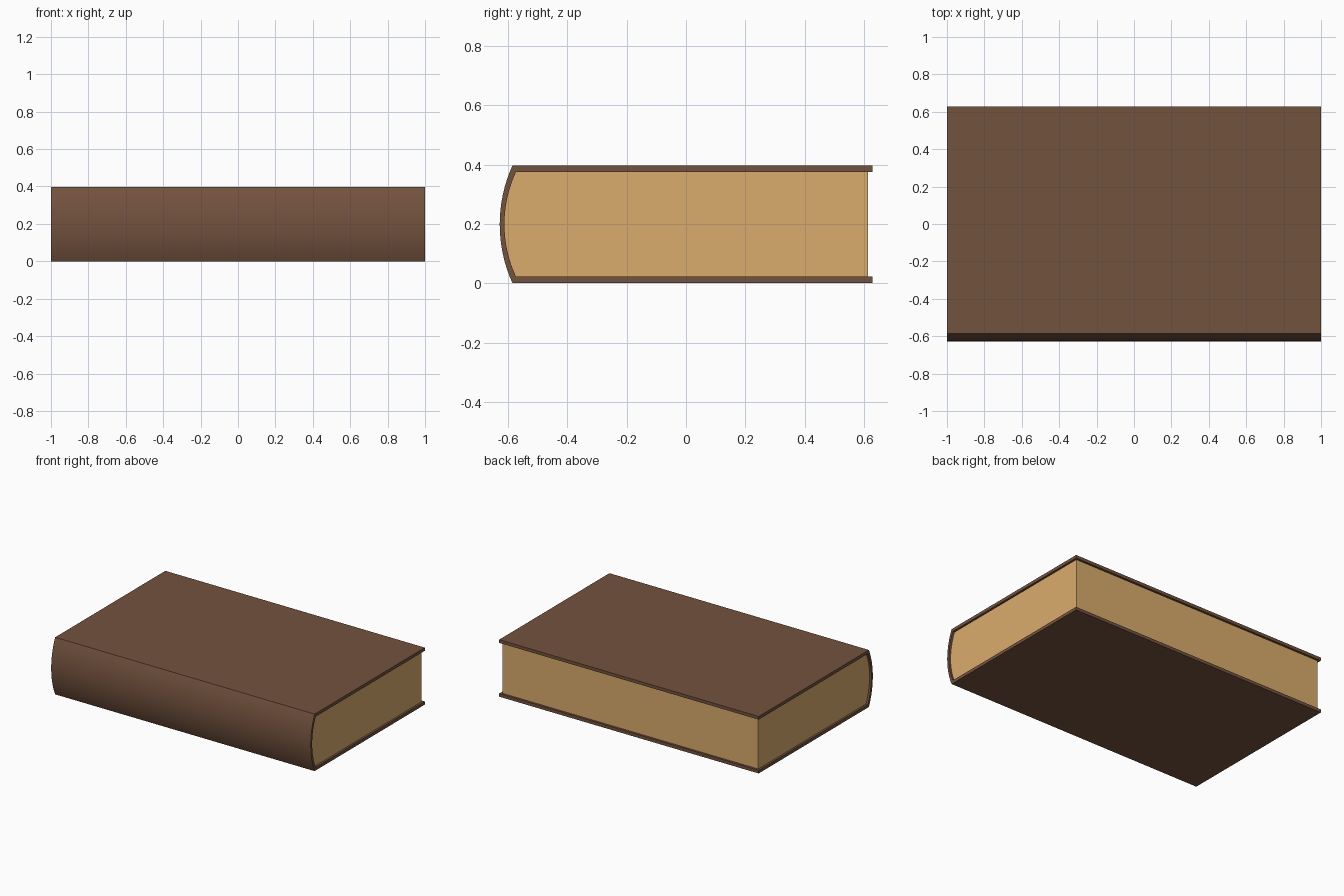
import bpy, bmesh, math

if "Cube" in bpy.data.objects:
    bpy.data.objects.remove(bpy.data.objects["Cube"])

HEIGHT = 0.397      # overall thickness of the book
BOARD = 0.022       # thickness of the cover boards
EDGE = 0.628        # half depth of the book
ARC_STEPS = 16


def make_material(name, rgb):
    mat = bpy.data.materials.new(name)
    mat.diffuse_color = (*rgb, 1.0)
    mat.use_nodes = True
    mat.node_tree.nodes["Principled BSDF"].inputs["Base Color"].default_value = mat.diffuse_color
    return mat


def spine_arc(y_end, y_mid, z_low, z_high):
    """Circular arc bulging towards -y, from the top corner down to the bottom."""
    half = (z_high - z_low) / 2
    sag = y_end - y_mid
    radius = (half * half + sag * sag) / (2 * sag)
    sweep = math.asin(half / radius)
    points = []
    for i in range(ARC_STEPS + 1):
        a = sweep * (1 - 2 * i / ARC_STEPS)
        points.append((y_mid + radius * (1 - math.cos(a)),
                       (z_low + z_high) / 2 + radius * math.sin(a)))
    return points


def extrude_profile(name, profile, half_length, mat):
    """Extrude a (y, z) outline along x, centred on x = 0."""
    bm = bmesh.new()
    face = bm.faces.new([bm.verts.new((-half_length, y, z)) for y, z in profile])
    result = bmesh.ops.extrude_face_region(bm, geom=[face], use_keep_orig=True)
    moved = [v for v in result["geom"] if isinstance(v, bmesh.types.BMVert)]
    bmesh.ops.translate(bm, verts=moved, vec=(2 * half_length, 0, 0))
    bmesh.ops.recalc_face_normals(bm, faces=bm.faces)
    mesh = bpy.data.meshes.new(name)
    bm.to_mesh(mesh)
    bm.free()
    mesh.materials.append(mat)
    obj = bpy.data.objects.new(name, mesh)
    bpy.context.collection.objects.link(obj)
    bpy.ops.object.select_all(action='DESELECT')
    obj.select_set(True)
    bpy.context.view_layer.objects.active = obj
    bpy.ops.object.shade_smooth_by_angle(angle=math.radians(30))
    return obj


leather = make_material("brown_leather", (0.171, 0.084, 0.048))
paper = make_material("aged_paper", (0.700, 0.412, 0.152))

# Cover: two boards joined by a rounded spine, as one C-shaped profile
outer = spine_arc(-0.585, -EDGE, 0.0, HEIGHT)
inner = spine_arc(-0.573, -0.612, BOARD, HEIGHT - BOARD)
cover_profile = ([(EDGE, HEIGHT)] + outer + [(EDGE, 0.0), (EDGE, BOARD)]
                 + inner[::-1] + [(EDGE, HEIGHT - BOARD)])
extrude_profile("cover", cover_profile, 1.0, leather)

# Page block: fills the cover, set back slightly from the three open edges
page_arc = spine_arc(-0.574, -0.613, BOARD - 0.001, HEIGHT - BOARD + 0.001)
page_profile = ([(0.613, HEIGHT - BOARD + 0.001)] + page_arc
                + [(0.613, BOARD - 0.001)])
extrude_profile("page_block", page_profile, 0.986, paper)
